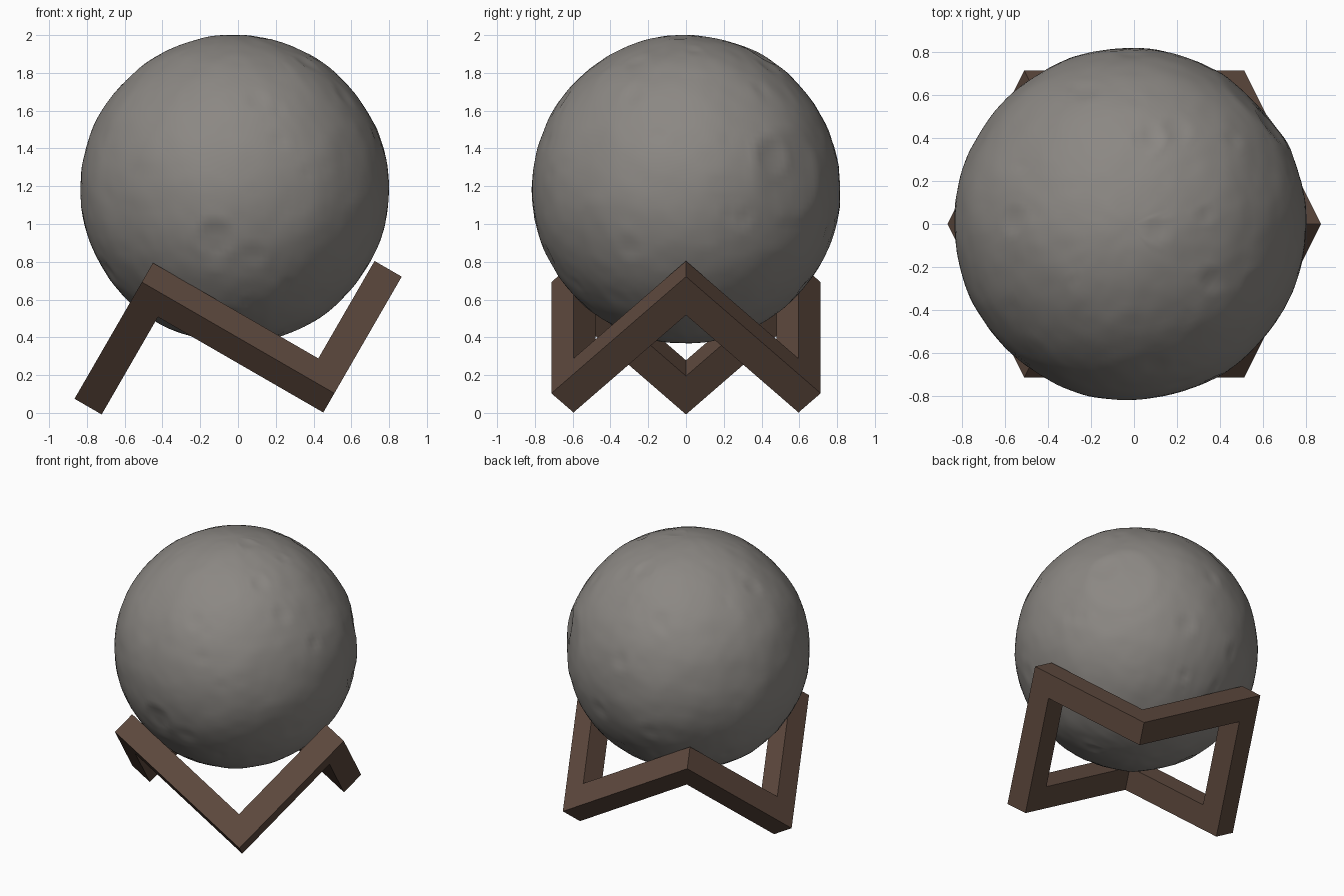
import bpy, bmesh, math, random
from mathutils import Vector, Matrix, noise

if "Cube" in bpy.data.objects:
    bpy.data.objects.remove(bpy.data.objects["Cube"])

random.seed(4)


def material(name, rgb):
    m = bpy.data.materials.new(name)
    m.diffuse_color = (*rgb, 1)
    m.use_nodes = True
    m.node_tree.nodes["Principled BSDF"].inputs["Base Color"].default_value = m.diffuse_color
    return m


stone = material("grey stone", (0.26, 0.245, 0.228))
wood = material("dark brown wood", (0.112, 0.067, 0.048))


def finish(name, bm, mat):
    bmesh.ops.recalc_face_normals(bm, faces=bm.faces[:])
    me = bpy.data.meshes.new(name)
    bm.to_mesh(me)
    bm.free()
    ob = bpy.data.objects.new(name, me)
    bpy.context.collection.objects.link(ob)
    me.materials.append(mat)
    return ob


# Cratered globe: sphere with gentle relief and shallow dents
R = 0.816
CENTRE = Vector((-0.018, 0, 1.184))
bm = bmesh.new()
bmesh.ops.create_uvsphere(bm, u_segments=160, v_segments=80, radius=1)
craters = [(Vector((-0.1, -0.75, -0.25)).normalized(), 0.12, 0.013),
           (Vector((0.66, 0.62, 0.1)).normalized(), 0.25, 0.012),
           (Vector((0.72, 0.5, 0.2)).normalized(), 0.12, 0.010)]
for i in range(45):
    d = Vector([random.gauss(0, 1) for _ in range(3)]).normalized()
    size = random.uniform(0.03, 0.09)
    craters.append((d, size, size * 0.08))
for v in bm.verts:
    n = v.co.normalized()
    h = 0.007 * noise.noise(n * 2.2) + 0.004 * noise.noise(n * 5) + 0.002 * noise.noise(n * 12)
    for d, size, depth in craters:
        t = (n - d).length / size
        if t < 1.4:
            h += -depth * (1 - t * t) if t < 1 else depth * 0.25 * math.sin((t - 1) / 0.4 * math.pi)
    v.co = n * (R + h)
    v.co += CENTRE
for f in bm.faces:
    f.smooth = True
finish("cratered_globe", bm, stone)

# Stand: six square bars along the edges of a box turned 45 then 30 degrees
W = 0.166            # bar thickness
D = 0.713            # half diagonal of the box end
SIDE = D * math.sqrt(2)
X0, X1 = -0.787, 0.39
tilt = Matrix.Rotation(math.radians(30), 4, 'Y') @ Matrix.Translation((0, 0, 0.345)) \
    @ Matrix.Rotation(math.radians(45), 4, 'X')


def bar(name, x, y, z):
    """Box between the given ranges in the stand's own frame."""
    bm = bmesh.new()
    bmesh.ops.create_cube(bm, size=1)
    for v in bm.verts:
        v.co = Vector([(r[0] + r[1]) / 2 + c * (r[1] - r[0]) for r, c in zip((x, y, z), v.co)])
    bmesh.ops.transform(bm, matrix=tilt, verts=bm.verts[:])
    return finish(name, bm, wood)


s = SIDE / 2
near, far = (-s, -s + W), (s - W, s)
right, left = (X1 - W, X1), (X0, X0 + W)
# In this frame the +y+z corner is the peak and the -y-z corner is the foot
bar("right_peak_bar_a", right, (-s, s), far)
bar("right_peak_bar_b", right, far, (-s, s - W))
bar("left_foot_bar_a", left, (-s, s), near)
bar("left_foot_bar_b", left, near, (-s + W, s))
for name, y, z in (("front_long_bar", near, far), ("back_long_bar", far, near)):
    bar(name, (X0 + W, X1 - W), y, z)
